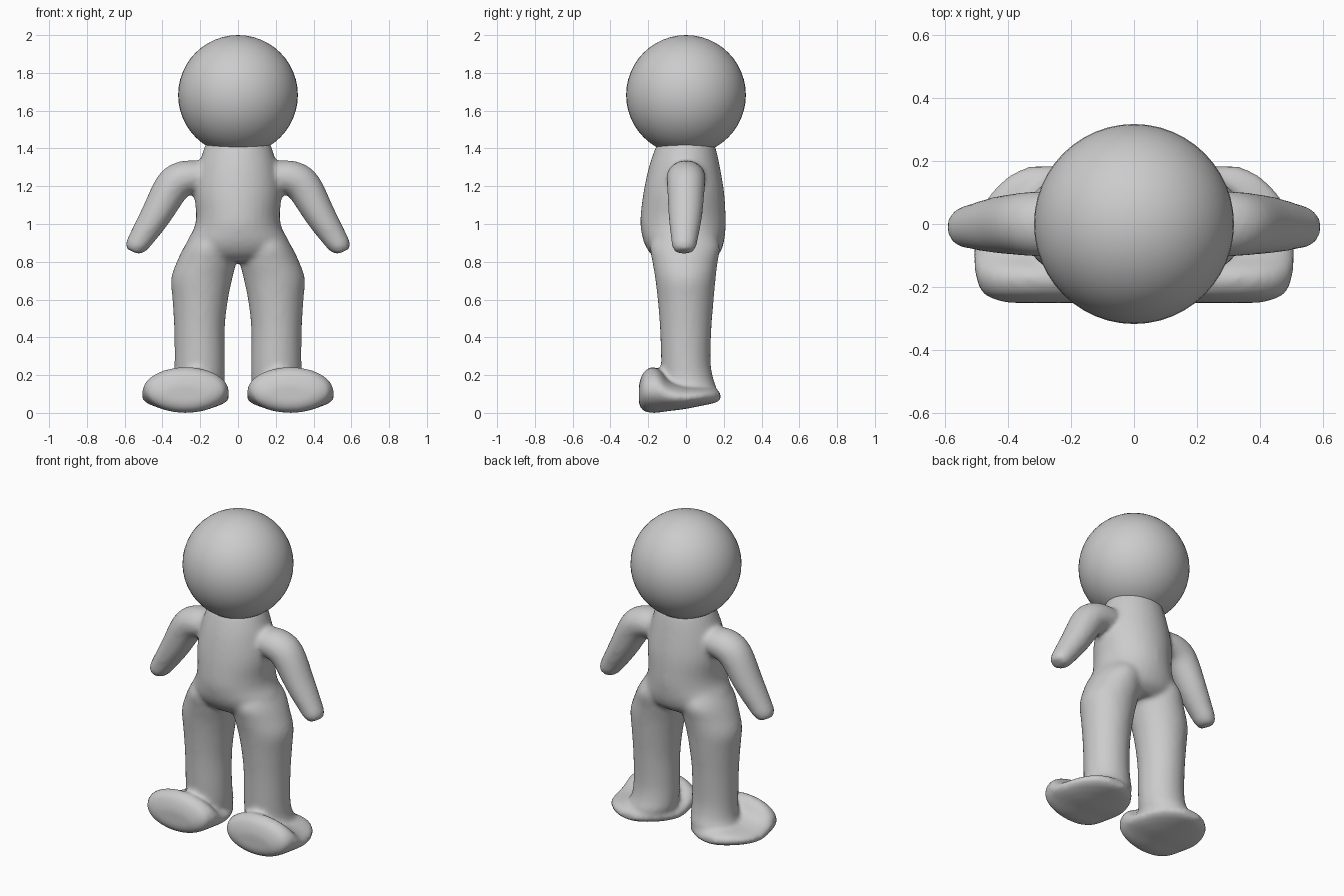
import bpy, bmesh, math
from mathutils import Vector

if "Cube" in bpy.data.objects:
    bpy.data.objects.remove(bpy.data.objects["Cube"])

SEG, SUB = 32, 4


def spline(rows):
    """Catmull-Rom interpolation of section rows."""
    out = []
    for i in range(len(rows) - 1):
        quad = zip(rows[max(i - 1, 0)], rows[i], rows[i + 1], rows[min(i + 2, len(rows) - 1)])
        quad = list(quad)
        for k in range(SUB):
            t = k / SUB
            out.append([0.5 * (2 * b + (c - a) * t + (2 * a - 5 * b + 4 * c - d) * t * t
                               + (3 * b - a - 3 * c + d) * t ** 3) for a, b, c, d in quad])
    return out + [list(rows[-1])]


def loft(bm, sections, side=1):
    """Skin elliptical rings given as (centre, half axis u, half axis v)."""
    rings = []
    for c, u, v in sections:
        ring = []
        for i in range(SEG):
            a = 2 * math.pi * i / SEG
            p = c + u * math.cos(a) + v * math.sin(a)
            ring.append(bm.verts.new((p.x * side, p.y, p.z)))
        rings.append(ring)
    for r0, r1 in zip(rings, rings[1:]):
        for i in range(SEG):
            j = (i + 1) % SEG
            bm.faces.new((r0[i], r0[j], r1[j], r1[i]))
    bm.faces.new(rings[0])
    bm.faces.new(rings[-1])


def upright(rows):
    # rows: z, centre x, half width, y front, y back
    return [(Vector((cx, (y0 + y1) / 2, z)), Vector((hx, 0, 0)), Vector((0, (y1 - y0) / 2, 0)))
            for z, cx, hx, y0, y1 in spline(rows)]


# Torso profile
torso = upright([
    (1.44, 0, .165, -.14, .14), (1.40, 0, .18, -.163, .158), (1.30, 0, .21, -.197, .18),
    (1.17, 0, .23, -.225, .202), (1.05, 0, .222, -.24, .21), (0.98, 0, .232, -.24, .21),
    (0.90, 0, .272, -.222, .20), (0.84, 0, .26, -.185, .175), (0.80, 0, .17, -.13, .12)])

# Leg profile
leg = upright([
    (0.95, .13, .11, -.16, .15), (0.88, .15, .135, -.19, .18), (0.80, .167, .157, -.178, .168),
    (0.71, .192, .162, -.163, .157), (0.60, .20, .147, -.15, .147), (0.45, .204, .134, -.138, .135),
    (0.28, .203, .133, -.132, .13), (0.19, .205, .135, -.13, .142), (0.13, .215, .14, -.13, .16),
    (0.07, .22, .12, -.12, .14)])

# Foot sections running toe to heel: y, half width, z low, z high
foot = [(Vector((.277, y, (z0 + z1) / 2)), Vector((hx, 0, 0)), Vector((0, 0, (z1 - z0) / 2)))
        for y, hx, z0, z1 in spline([
            (-.250, .13, .045, .15), (-.225, .198, .010, .215), (-.18, .222, .0, .243),
            (-.14, .230, .002, .228), (-.09, .232, .010, .172), (-.02, .228, .018, .145),
            (.06, .203, .033, .138), (.12, .16, .045, .135), (.16, .11, .055, .125),
            (.182, .06, .065, .11)])]

# Arm path: x, z, radius in the front plane, half depth, centre y
path = spline([(.15, 1.25, .08, .09, .0), (.22, 1.25, .086, .10, .0), (.29, 1.24, .093, .104, .0),
               (.35, 1.195, .095, .10, .0), (.433, 1.05, .082, .09, -.003),
               (.512, .925, .066, .072, -.008), (.543, .88, .056, .063, -.01),
               (.557, .853, .036, .045, -.01)])
arm = []
for i, (x, z, r, d, y) in enumerate(path):
    a, b = path[max(i - 1, 0)], path[min(i + 1, len(path) - 1)]
    t = Vector((b[0] - a[0], 0, b[1] - a[1])).normalized()
    arm.append((Vector((x, y, z)), Vector((-t.z, 0, t.x)) * r, Vector((0, d, 0))))

# Body: all limbs fused into one smooth skin
bm = bmesh.new()
loft(bm, torso)
for side in (1, -1):
    for part in (leg, foot, arm):
        loft(bm, part, side)
bmesh.ops.recalc_face_normals(bm, faces=bm.faces)
mesh = bpy.data.meshes.new("body")
bm.to_mesh(mesh)
bm.free()
body = bpy.data.objects.new("body", mesh)
bpy.context.collection.objects.link(body)
fuse = body.modifiers.new("fuse", 'REMESH')
fuse.mode = 'VOXEL'
fuse.voxel_size = 0.014
fuse.use_smooth_shade = True
soften = body.modifiers.new("soften", 'SMOOTH')
soften.factor = 0.5
soften.iterations = 8

# Head
bpy.ops.mesh.primitive_uv_sphere_add(segments=48, ring_count=24, radius=.317, location=(0, 0, 1.683))
head = bpy.context.object
head.name = "head"
bpy.ops.object.shade_smooth()
